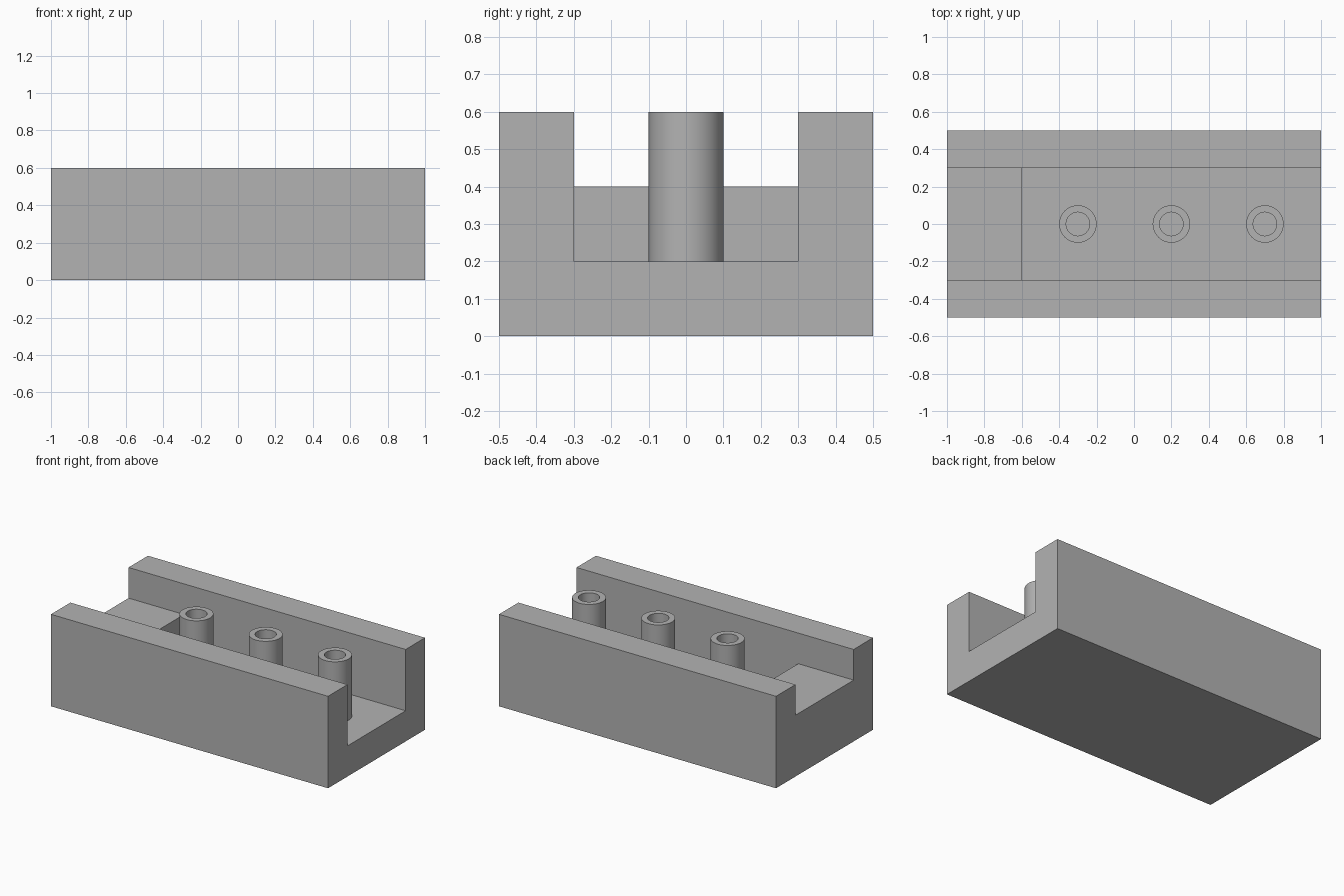
import bpy
import bmesh
from mathutils import Vector, Matrix
from math import radians

default = bpy.data.objects.get("Cube")
if default:
    bpy.data.objects.remove(default, do_unlink=True)

grey = bpy.data.materials.new("plain grey")
grey.use_nodes = True
grey.diffuse_color = (0.45, 0.45, 0.45, 1)
grey.node_tree.nodes["Principled BSDF"].inputs["Base Color"].default_value = grey.diffuse_color

FLOOR, TOP = 0.2, 0.6


def add_object(name, bm):
    bmesh.ops.recalc_face_normals(bm, faces=bm.faces)
    mesh = bpy.data.meshes.new(name)
    bm.to_mesh(mesh)
    bm.free()
    mesh.materials.append(grey)
    obj = bpy.data.objects.new(name, mesh)
    bpy.context.collection.objects.link(obj)
    return obj


def extruded_profile(name, points, half_width):
    """Extrude an (x, z) outline symmetrically along y."""
    bm = bmesh.new()
    face = bm.faces.new([bm.verts.new((x, -half_width, z)) for x, z in points])
    new = bmesh.ops.extrude_face_region(bm, geom=[face])["geom"]
    verts = [v for v in new if isinstance(v, bmesh.types.BMVert)]
    bmesh.ops.translate(bm, verts=verts, vec=(0, 2 * half_width, 0))
    return add_object(name, bm)


# Solid block with a stepped channel cut along its length
body = extruded_profile("channel_body", [(-1, 0), (1, 0), (1, TOP), (-1, TOP)], 0.5)
cutter = extruded_profile(
    "channel_cutter",
    [(-1.2, 0.4), (-0.6, 0.4), (-0.6, FLOOR), (1.2, FLOOR), (1.2, 0.8), (-1.2, 0.8)], 0.3)
cutter.hide_render = True

cut = body.modifiers.new("channel", 'BOOLEAN')
cut.operation = 'DIFFERENCE'
cut.solver = 'EXACT'
cut.object = cutter
bpy.context.view_layer.objects.active = body
body.select_set(True)
bpy.ops.object.modifier_apply(modifier=cut.name)
bpy.data.objects.remove(cutter, do_unlink=True)


# Hollow posts standing on the channel floor
def hollow_post(name, x, outer=0.1, inner=0.063):
    bm = bmesh.new()
    outline = [(outer, FLOOR), (outer, TOP), (inner, TOP), (inner, FLOOR)]
    verts = [bm.verts.new((r, 0, z)) for r, z in outline]
    edges = [bm.edges.new(pair) for pair in zip(verts, verts[1:])]
    bmesh.ops.spin(bm, geom=verts + edges, cent=(0, 0, 0), axis=(0, 0, 1),
                   angle=radians(360), steps=64, use_merge=True)
    bmesh.ops.remove_doubles(bm, verts=bm.verts, dist=0.0001)
    post = add_object(name, bm)
    post.location.x = x
    bpy.ops.object.select_all(action='DESELECT')
    post.select_set(True)
    bpy.context.view_layer.objects.active = post
    bpy.ops.object.shade_smooth_by_angle(angle=radians(30))


for label, x in (("right", -0.3), ("middle", 0.2), ("left", 0.7)):
    hollow_post(label + "_post", x)
